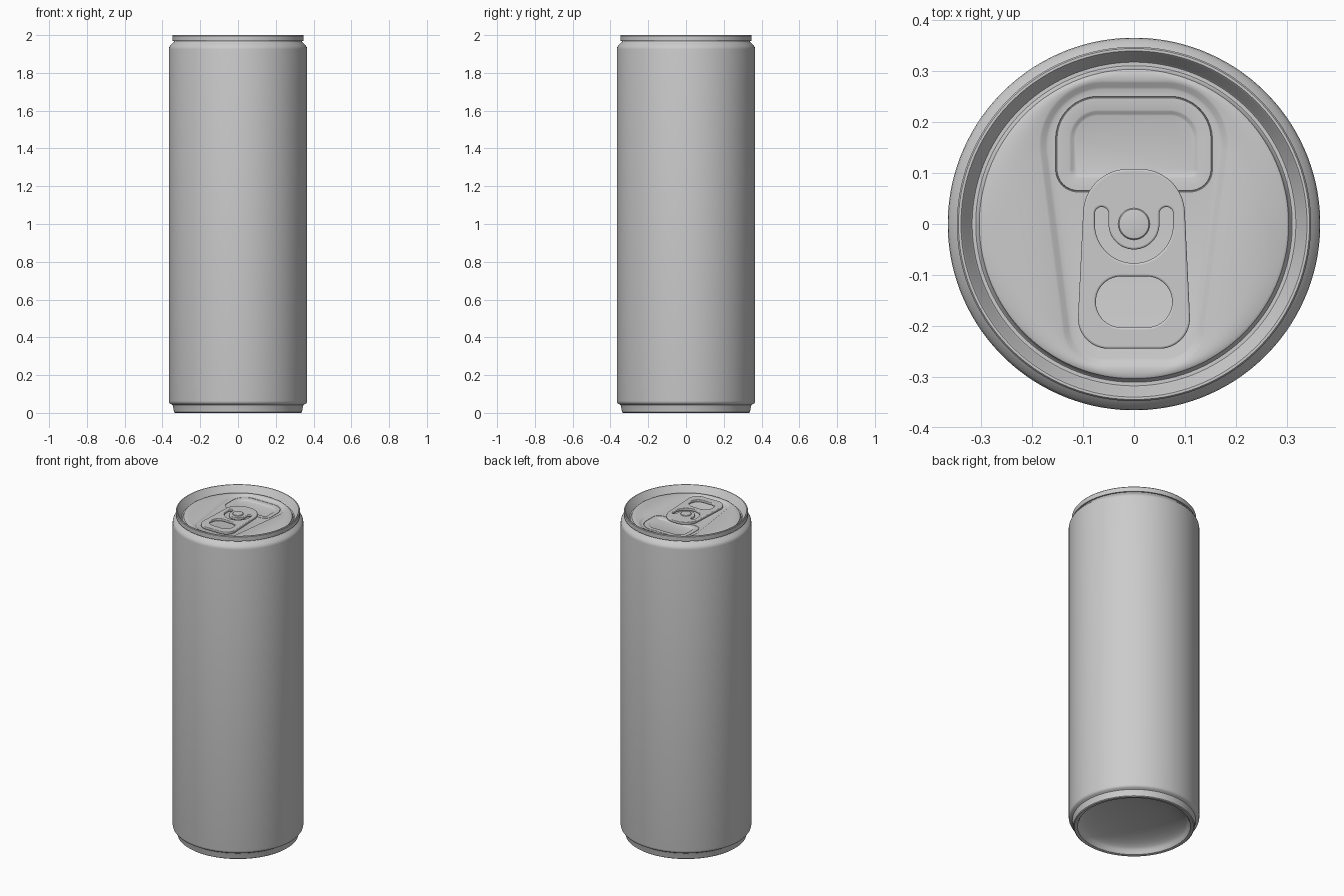
import bpy, bmesh, math

if "Cube" in bpy.data.objects:
    bpy.data.objects.remove(bpy.data.objects["Cube"])

N = 128


def rounded(circles, grow=0.0):
    """Convex outline round a set of circles (x, y, r), sampled by normal angle."""
    pts = []
    for i in range(N):
        a = 2 * math.pi * (i + 0.5) / N
        c, s = math.cos(a), math.sin(a)
        x, y, r = max(circles, key=lambda k: k[0] * c + k[1] * s + k[2])
        pts.append((x + (r + grow) * c, y + (r + grow) * s))
    return pts


def pair(x, y, r):
    return [(x, y, r), (-x, y, r)]


def finish(ob):
    bpy.ops.object.select_all(action='DESELECT')
    ob.select_set(True)
    bpy.context.view_layer.objects.active = ob
    if ob.type == 'CURVE':
        bpy.ops.object.convert(target='MESH')
        ob = bpy.context.object
    bpy.ops.object.shade_smooth_by_angle(angle=math.radians(32))


def loft(name, loops, cap_start=False, cap_end=False):
    """Skin a stack of (outline, z) loops."""
    bm = bmesh.new()
    rings = [[bm.verts.new((x, y, z)) for x, y in pts] for pts, z in loops]
    for a, b in zip(rings, rings[1:]):
        for i in range(N):
            j = (i + 1) % N
            bm.faces.new((a[i], a[j], b[j], b[i]))
    if cap_start:
        bm.faces.new(rings[0][::-1])
    if cap_end:
        bm.faces.new(rings[-1])
    me = bpy.data.meshes.new(name)
    bm.to_mesh(me)
    bm.free()
    ob = bpy.data.objects.new(name, me)
    bpy.context.collection.objects.link(ob)
    finish(ob)


def ring(r, z):
    return rounded([(0, 0, r)]), z


# Can body: domed base, stand ring, wall, shoulder and neck
dome = [ring(0.31 * math.sin(t * math.pi / 18), 0.012 + 0.07 * math.cos(t * math.pi / 18))
        for t in (0.3, 1, 2, 3, 4, 5, 6, 7, 8, 9)]
wall = [(0.317, 0.002), (0.322, 0), (0.334, 0), (0.339, 0.004), (0.344, 0.034),
        (0.346, 0.041), (0.352, 0.045), (0.360, 0.049), (0.3645, 0.055), (0.366, 0.064),
        (0.366, 1.925), (0.3645, 1.935), (0.360, 1.943), (0.350, 1.954),
        (0.341, 1.962), (0.338, 1.967), (0.338, 1.972)]
loft("can_body", dome + [ring(r, z) for r, z in wall], cap_start=True)

# Lid: seamed rim, countersink, panel, teardrop recess, scored opening with dent
PANEL, FLOOR = 1.968, 1.958
rim = [(0.338, 1.969), (0.346, 1.969), (0.348, 1.972), (0.348, 1.996), (0.345, 2.0),
       (0.340, 2.0), (0.337, 1.997), (0.321, 1.953), (0.318, 1.950), (0.311, 1.950),
       (0.308, 1.953), (0.304, 1.965), (0.299, PANEL)]
tear = pair(0.06, 0.155, 0.125) + pair(0.06, -0.20, 0.08)
mouth = pair(0.07, 0.167, 0.083) + pair(0.11, 0.107, 0.043)


def bean(grow):
    """Opening outline inset, with its lower edge bulging up in the middle."""
    return [(x, y + (0.032 * math.exp(-(x / 0.045) ** 2) if y < 0.13 else 0))
            for x, y in rounded(mouth, grow)]


lid = [ring(r, z) for r, z in rim]
lid += [(rounded(tear, g), z) for g, z in
        ((0.002, PANEL), (-0.003, PANEL - 0.002), (-0.011, FLOOR + 0.002), (-0.016, FLOOR))]
lid += [(rounded(mouth, g), z) for g, z in
        ((0.001, FLOOR), (0, FLOOR - 0.003), (-0.001, FLOOR - 0.003), (-0.002, FLOOR))]
lid += [(bean(g), z) for g, z in
        ((-0.026, FLOOR), (-0.029, FLOOR - 0.001), (-0.034, FLOOR - 0.005), (-0.037, FLOOR - 0.006))]
loft("lid", lid, cap_end=True)

# Pull tab: flat plate with finger hole and U-shaped slot round the rivet


def arc(cx, cy, r, a0, a1, n):
    return [(cx + r * math.cos(math.radians(a0 + (a1 - a0) * i / n)),
             cy + r * math.sin(math.radians(a0 + (a1 - a0) * i / n))) for i in range(n + 1)]


slot = (arc(0, 0, 0.077, 180, 360, 32) + arc(0.0635, 0.02, 0.0135, 0, 180, 12)
        + arc(0, 0, 0.050, 360, 180, 32) + arc(-0.0635, 0.02, 0.0135, 0, 180, 12))
outlines = [rounded(pair(0.012, 0.020, 0.088) + pair(0.05, -0.185, 0.06)),
            rounded(pair(0.025, -0.153, 0.05)), slot]
cu = bpy.data.curves.new("pull_tab", 'CURVE')
cu.dimensions = '2D'
cu.fill_mode = 'BOTH'
cu.extrude = 0.004
cu.bevel_depth = 0.004
cu.bevel_resolution = 2
cu.offset = -0.004
for pts in outlines:
    sp = cu.splines.new('POLY')
    sp.points.add(len(pts) - 1)
    for p, (x, y) in zip(sp.points, pts):
        p.co = (x, y, 0, 1)
    sp.use_cyclic_u = True
tab = bpy.data.objects.new("pull_tab", cu)
tab.location.z = 1.969
bpy.context.collection.objects.link(tab)
finish(tab)

# Rivet
loft("rivet", [ring(r, z) for r, z in
               ((0.031, FLOOR), (0.031, 1.979), (0.029, 1.982), (0.025, 1.983))], cap_end=True)
